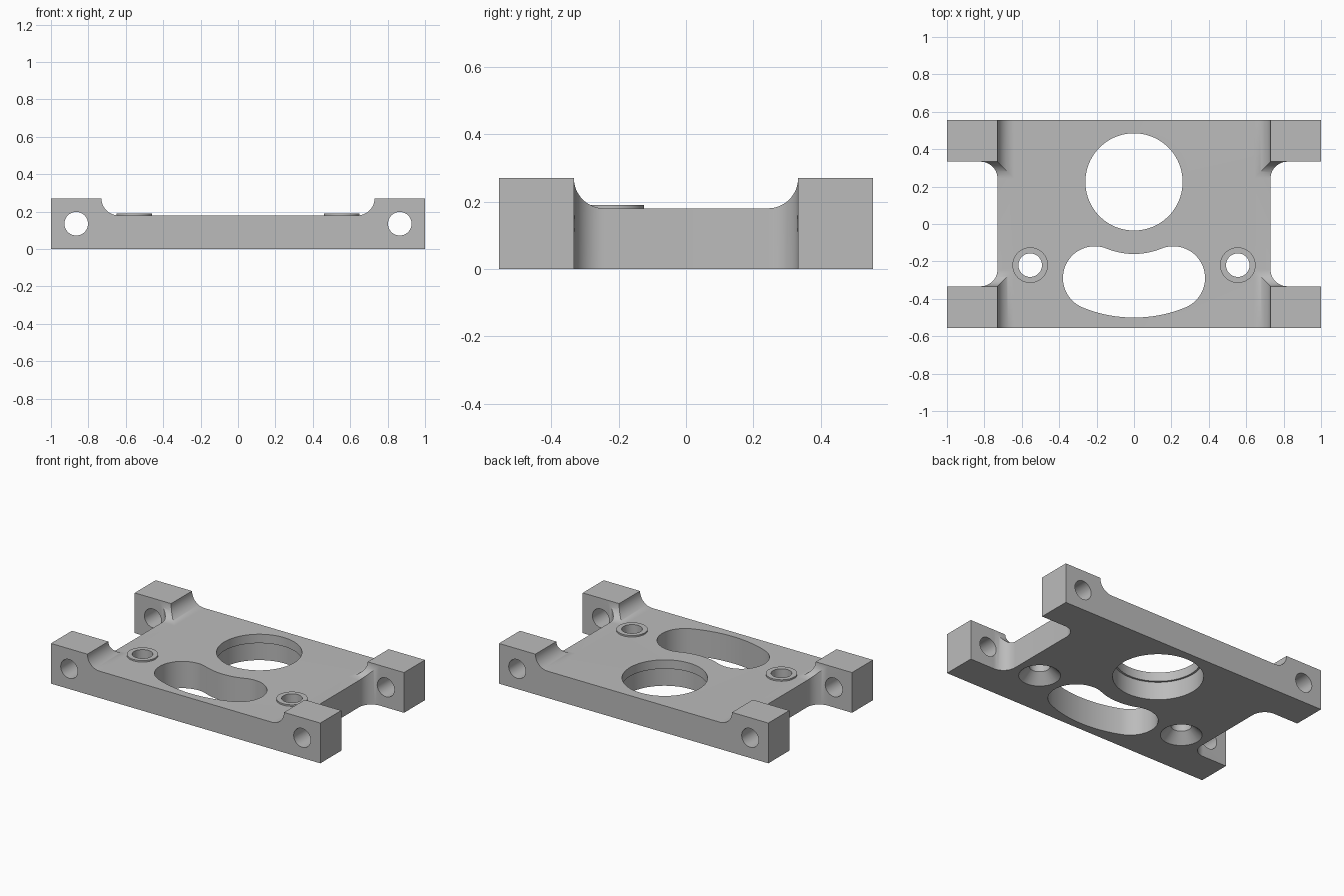
import bpy, bmesh
from math import sin, cos, pi, atan2, hypot
from mathutils import Vector

cube = bpy.data.objects.get("Cube")
if cube:
    bpy.data.objects.remove(cube, do_unlink=True)

# Main dimensions
HALF_X, HALF_Y = 1.0, 0.555
NECK_X, ARM_Y = 0.73, 0.333       # inner corner of each mounting arm
FLOOR, TOP, FILLET = 0.18, 0.27, 0.09
BORE_Y, BORE_R = 0.225, 0.26

grey = bpy.data.materials.new("machined_grey")
grey.use_nodes = True
colour = (0.5, 0.5, 0.5, 1)
grey.diffuse_color = colour
grey.node_tree.nodes["Principled BSDF"].inputs["Base Color"].default_value = colour


def arc(cx, cy, r, start, end, steps=16):
    """Points on an arc, angles in units of pi."""
    angles = [pi * (start + (end - start) * i / steps) for i in range(steps + 1)]
    return [(cx + r * cos(a), cy + r * sin(a)) for a in angles]


def mirrored(points):
    """Close a half outline by mirroring it across the vertical axis."""
    return points + [(-u, v) for u, v in reversed(points)]


def prism(name, points, axis, lo, hi):
    """Extrude a 2D outline along one axis."""
    place = {"x": lambda u, v, w: (w, u, v),
             "y": lambda u, v, w: (u, w, v),
             "z": lambda u, v, w: (u, v, w)}[axis]
    bm = bmesh.new()
    base = bm.faces.new([bm.verts.new(place(u, v, lo)) for u, v in points])
    grown = bmesh.ops.extrude_face_region(bm, geom=[base], use_keep_orig=True)
    tops = [e for e in grown["geom"] if isinstance(e, bmesh.types.BMVert)]
    bmesh.ops.translate(bm, verts=tops, vec=Vector(place(0, 0, hi - lo)))
    bmesh.ops.recalc_face_normals(bm, faces=bm.faces)
    mesh = bpy.data.meshes.new(name)
    bm.to_mesh(mesh)
    bm.free()
    obj = bpy.data.objects.new(name, mesh)
    bpy.context.collection.objects.link(obj)
    mesh.materials.append(grey)
    return obj


def disc(name, u, v, r, axis, lo, hi, sides=64):
    return prism(name, arc(u, v, r, 0, 2, sides)[:-1], axis, lo, hi)


def cone(name, x, y, r1, r2, lo, hi):
    bpy.ops.mesh.primitive_cone_add(vertices=64, radius1=r1, radius2=r2, depth=hi - lo,
                                    location=(x, y, (lo + hi) / 2))
    obj = bpy.context.object
    obj.name = name
    obj.data.materials.append(grey)
    return obj


def combine(target, tool, operation):
    """Apply a boolean and discard the tool."""
    mod = target.modifiers.new("shape", "BOOLEAN")
    mod.operation, mod.object, mod.solver = operation, tool, "EXACT"
    tool.hide_render = True
    bpy.ops.object.select_all(action="DESELECT")
    bpy.context.view_layer.objects.active = target
    target.select_set(True)
    bpy.ops.object.modifier_apply(modifier=mod.name)
    bpy.data.objects.remove(tool, do_unlink=True)


# H-shaped plan with rounded notches
lower = [(HALF_X, -HALF_Y), (HALF_X, -ARM_Y)]
lower += arc(NECK_X + FILLET, -ARM_Y + FILLET, FILLET, 1.5, 1)
right = lower + [(x, -y) for x, y in reversed(lower)]
plate = prism("mounting_plate", mirrored(right), "z", 0, 0.4)

# Recessed floor sweeping up to the four raised arms
def recess(name, axis, edge, top, reach):
    half = [(reach, -0.1), (reach, top), (edge, top)]
    half += arc(edge - FILLET, TOP, FILLET, 0, -0.5)
    if top == TOP:
        half.remove((edge, top))
    return prism(name, mirrored(half), axis, -1.2, 1.2)

combine(plate, recess("lengthwise_profile", "y", NECK_X, TOP, 1.1), "INTERSECT")
combine(plate, recess("crosswise_profile", "x", ARM_Y, 0.35, 0.7), "INTERSECT")

# Stepped central bore
combine(plate, disc("bore", 0, BORE_Y, BORE_R, "z", -0.1, 0.5, 96), "DIFFERENCE")
combine(plate, disc("counterbore", 0, BORE_Y, 0.273, "z", -0.1, 0.12, 96), "DIFFERENCE")

# Curved slot concentric with the bore
END_X, END_Y, END_R = 0.21, -0.289, 0.17
sweep = hypot(END_X, BORE_Y - END_Y)
tilt = atan2(END_Y - BORE_Y, END_X) / pi
slot = arc(0, BORE_Y, sweep + END_R, -0.5, tilt)
slot += arc(END_X, END_Y, END_R, tilt, tilt + 1, 32)[1:]
slot += arc(0, BORE_Y, sweep - END_R, tilt, -0.5)[1:]
slot_outline = slot + [(-x, y) for x, y in reversed(slot[1:-1])]
combine(plate, prism("slot", slot_outline, "z", -0.1, 0.5), "DIFFERENCE")

for side in (-1, 1):
    # Raised boss with a screw hole countersunk from below
    x, y, r = side * 0.555, -0.22, 0.063
    combine(plate, disc("boss", x, y, 0.095, "z", 0.15, 0.19), "UNION")
    combine(plate, disc("screw_hole", x, y, r, "z", -0.1, 0.5), "DIFFERENCE")
    combine(plate, cone("countersink", x, y, 2 * r + 0.02, r - 0.01, -0.02, r + 0.01), "DIFFERENCE")
    # Cross hole through the front and back arms
    combine(plate, disc("arm_hole", side * 0.865, 0.135, 0.063, "y", -0.7, 0.7), "DIFFERENCE")

bpy.ops.object.select_all(action="DESELECT")
plate.select_set(True)
bpy.context.view_layer.objects.active = plate
bpy.ops.object.shade_smooth_by_angle()
